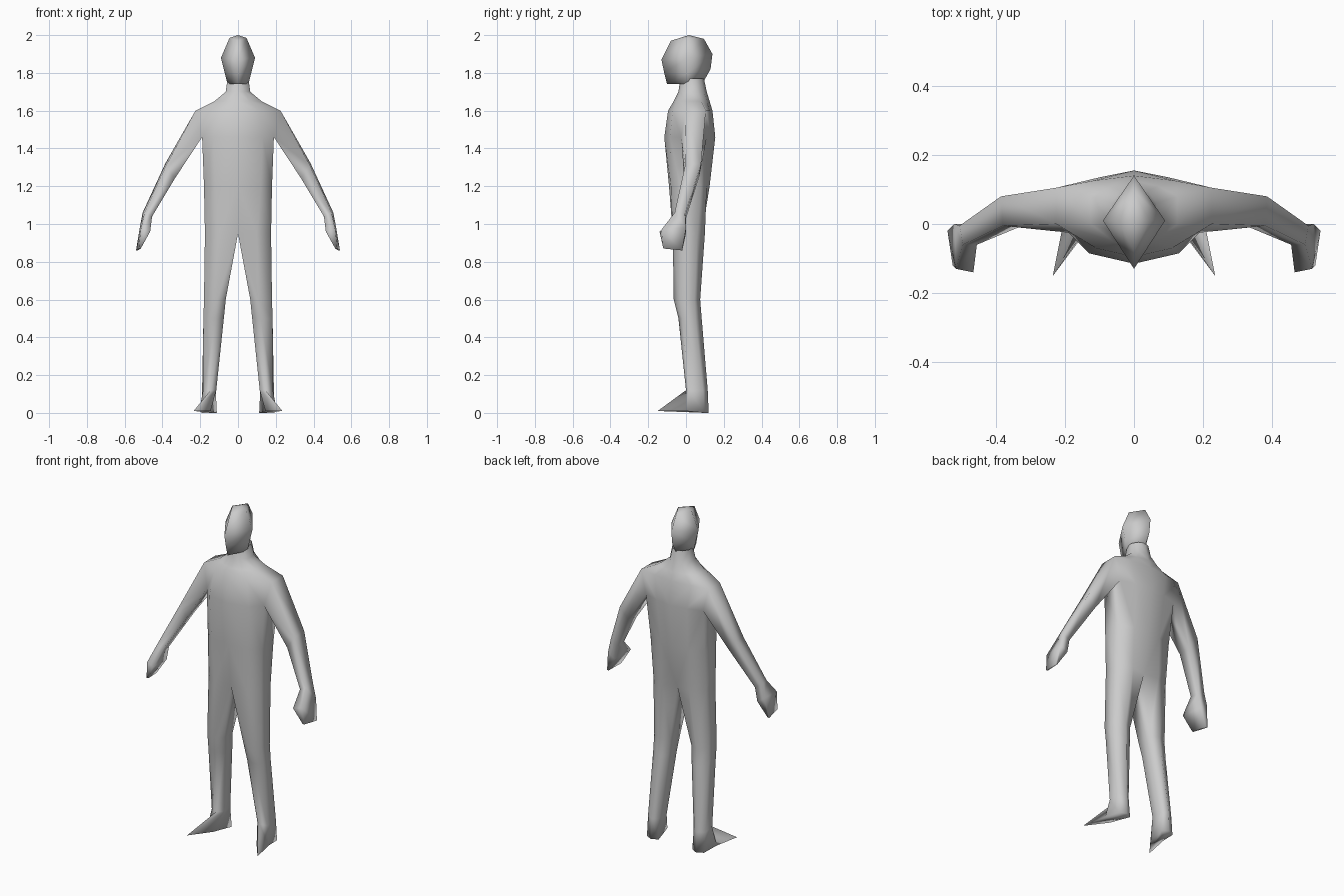
import bpy, bmesh

skin = bpy.data.materials.new("plain_grey")
skin.diffuse_color = (0.6, 0.6, 0.6, 1)


def ring(bm, z, pts):
    """Horizontal ring of (x, y) points."""
    return [bm.verts.new((x, y, z)) for x, y in pts]


def loft(bm, rings, closed):
    """Join successive rings with quads."""
    for a, b in zip(rings, rings[1:]):
        n = len(a)
        for i in range(n if closed else n - 1):
            j = (i + 1) % n
            bm.faces.new((a[i], a[j], b[j], b[i]))


def finish(name, bm):
    """Smooth half mesh mirrored across x."""
    bmesh.ops.recalc_face_normals(bm, faces=bm.faces)
    for f in bm.faces:
        f.smooth = True
    me = bpy.data.meshes.new(name)
    bm.to_mesh(me)
    bm.free()
    me.materials.append(skin)
    ob = bpy.data.objects.new(name, me)
    bpy.context.collection.objects.link(ob)
    m = ob.modifiers.new("mirror", 'MIRROR')
    m.use_clip = True
    m.merge_threshold = 0.001
    return ob


# Torso half rings, front centre round the side to back centre
bm = bmesh.new()
torso = [ring(bm, z, p) for z, p in (
    (1.77, [(0, -.03), (.03, -.02), (.055, .01), (.055, .05), (.035, .08), (0, .095)]),
    (1.70, [(0, -.04), (.035, -.03), (.065, .0), (.065, .06), (.04, .095), (0, .11)]),
    (1.65, [(0, -.065), (.06, -.05), (.125, .0), (.125, .08), (.07, .11), (0, .125)]),
    (1.60, [(0, -.095), (.11, -.07), (.225, .0), (.225, .105), (.12, .125), (0, .14)]),
    (1.46, [(0, -.115), (.13, -.085), (.19, -.025), (.19, .11), (.1, .135), (0, .155)]),
    (1.20, [(0, -.09), (.12, -.08), (.18, -.03), (.18, .08), (.09, .11), (0, .125)]),
    (0.95, [(0, -.07), (.1, -.07), (.175, -.03), (.175, .06), (.09, .1), (0, .085)]),
)]
loft(bm, torso, False)

# Leg: closed rings continuing the hip ring, ending in a pointed foot
leg = [torso[-1]] + [ring(bm, z, p) for z, p in (
    (0.60, [(.065, -.04), (.11, -.065), (.18, -.035), (.18, .045), (.12, .075), (.07, .05)]),
    (0.50, [(.075, -.02), (.12, -.04), (.183, -.02), (.183, .05), (.125, .083), (.08, .06)]),
    (0.12, [(.115, .02), (.145, .0), (.185, .015), (.19, .09), (.15, .115), (.118, .095)]),
    (0.01, [(.145, -.03), (.235, -.15), (.205, .0), (.19, .1), (.15, .12), (.112, .1)]),
)]
for v in leg[-1][3:]:
    v.co.z = 0
loft(bm, leg, True)
bm.faces.new(leg[-1])

# Arm: grows out of the opening between shoulder and armpit
s, a = torso[3], torso[4]
bm.faces.remove(bm.faces.get((s[2], s[3], a[3], a[2])))
arm = [[s[2], s[3], a[3], a[2]]] + [[bm.verts.new(p) for p in r] for r in (
    [(.38, -.005, 1.31), (.385, .08, 1.32), (.335, .07, 1.25), (.335, -.01, 1.24)],
    [(.495, -.06, 1.06), (.505, -.005, 1.06), (.46, .0, 1.03), (.455, -.06, 1.04)],
    [(.515, -.13, .97), (.52, .0, .98), (.475, .0, .95), (.465, -.14, .96)],
    [(.525, -.12, .87), (.54, -.02, .86), (.53, -.02, .86), (.515, -.12, .87)],
)]
loft(bm, arm, True)
bm.faces.new(arm[-1])
finish("body", bm)

# Head: diamond sections given as z and (front y, side x, back y)
bm = bmesh.new()
head = []
for zf, zs, zb, f, x, b in (
    (1.74, 1.74, 1.74, -.10, .055, .085),
    (1.80, 1.80, 1.82, -.115, .07, .13),
    (1.87, 1.88, 1.90, -.13, .09, .14),
    (1.97, 1.985, 1.98, -.08, .045, .095),
):
    head.append([bm.verts.new(p) for p in ((0, f, zf), (x, .01, zs), (0, b, zb))])
loft(bm, head, False)
top = bm.verts.new((0, .015, 2.0))
for i in (0, 1):
    bm.faces.new((head[-1][i], head[-1][i + 1], top))
bm.faces.new(head[0])
finish("head", bm)
